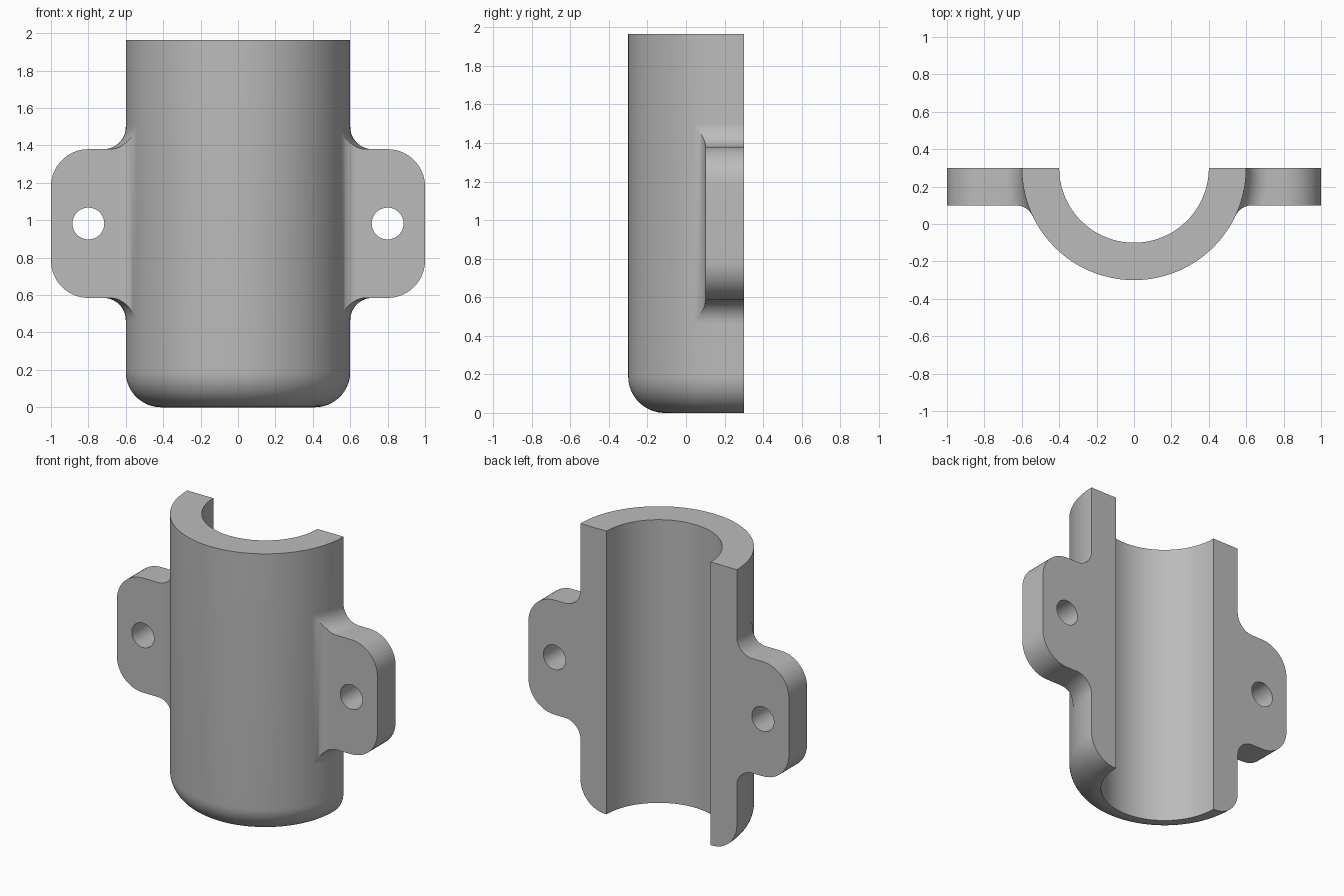
import bpy, bmesh, math

if "Cube" in bpy.data.objects:
    bpy.data.objects.remove(bpy.data.objects["Cube"])

H = 1.965                # overall height
CY = 0.3                 # cylinder axis / flat back plane
R_OUT, R_IN = 0.6, 0.4
ZT = 1.38                # flange top (bottom mirrors about H / 2)
Y_FRONT = 0.1            # flange front face
R_EDGE, R_FRONT, R_CORNER = 0.12, 0.1, 0.2

mat = bpy.data.materials.new("light_grey")
mat.diffuse_color = (0.5, 0.5, 0.5, 1)
mat.use_nodes = True
mat.node_tree.nodes["Principled BSDF"].inputs["Base Color"].default_value = mat.diffuse_color


def loft(name, sections):
    """Bridge equal-length rings of points into a capped solid."""
    bm = bmesh.new()
    rings = [[bm.verts.new(p) for p in s] for s in sections]
    n = len(rings[0])
    for a, b in zip(rings, rings[1:]):
        for i in range(n):
            j = (i + 1) % n
            bm.faces.new((a[i], a[j], b[j], b[i]))
    bm.faces.new(rings[0])
    bm.faces.new(rings[-1])
    bmesh.ops.recalc_face_normals(bm, faces=bm.faces)
    me = bpy.data.meshes.new(name)
    bm.to_mesh(me)
    bm.free()
    ob = bpy.data.objects.new(name, me)
    bpy.context.collection.objects.link(ob)
    me.materials.append(mat)
    return ob


def smooth(ob):
    bpy.ops.object.select_all(action='DESELECT')
    ob.select_set(True)
    bpy.context.view_layer.objects.active = ob
    bpy.ops.object.shade_smooth_by_angle(angle=math.radians(30))


# Half tube with rounded outer bottom edge
RB = 0.19
profile = [(R_IN, 0), (R_IN, H), (R_OUT, H)]
for i in range(17):
    a = math.pi / 2 * i / 16
    profile.append((R_OUT - RB + RB * math.cos(a), RB - RB * math.sin(a)))
SEG = 80
body = loft("half_shell", [
    [(r * math.cos(a), CY + r * math.sin(a), z) for r, z in profile]
    for a in (math.pi + math.pi * k / SEG for k in range(SEG + 1))])
smooth(body)


def section(side, y, x_end=None):
    """Flange outline at depth y; x_end clips it for the front fillet."""
    xc = math.sqrt(R_OUT ** 2 - (CY - y) ** 2)
    r = R_EDGE
    end = math.pi / 2
    if x_end is not None:
        end = math.acos(min(1, (xc + r - x_end) / r))
    top = [(xc - 0.005, ZT + r)]
    for i in range(15):
        a = end * i / 14
        top.append((xc + r * (1 - math.cos(a)), ZT + r * (1 - math.sin(a))))
    if x_end is None:
        for i in range(17):
            a = math.pi / 2 * (1 - i / 16)
            top.append((1 - R_CORNER + R_CORNER * math.cos(a),
                        ZT - R_CORNER + R_CORNER * math.sin(a)))
    outline = top + [(x, H - z) for x, z in reversed(top)]
    return [(side * x, y, z) for x, z in outline]


# Front fillet circle: tangent to the flange face and the tube
fx = math.sqrt((R_OUT + R_FRONT) ** 2 - (CY - Y_FRONT + R_FRONT) ** 2)
fy = Y_FRONT - R_FRONT
a_end = math.atan2(CY - fy, -fx)

for side, label in ((-1, "left"), (1, "right")):
    # Flange plate
    plate = loft("flange_" + label, [
        section(side, Y_FRONT + (CY - Y_FRONT) * k / 10) for k in range(11)])

    # Screw hole
    bpy.ops.mesh.primitive_cylinder_add(
        vertices=48, radius=0.085, depth=1,
        location=(side * 0.8, 0.2, H / 2), rotation=(math.pi / 2, 0, 0))
    cutter = bpy.context.object
    cutter.name = "hole_cutter"
    cutter.hide_render = True
    mod = plate.modifiers.new("hole", 'BOOLEAN')
    mod.operation = 'DIFFERENCE'
    mod.solver = 'EXACT'
    mod.object = cutter
    bpy.context.view_layer.objects.active = plate
    bpy.ops.object.modifier_apply(modifier="hole")
    bpy.data.objects.remove(cutter)
    smooth(plate)

    # Fillet between flange face and tube
    rings = []
    for k in range(13):
        a = math.pi / 2 + (a_end - math.pi / 2) * k / 12
        rings.append(section(side, fy + R_FRONT * math.sin(a),
                             fx + R_FRONT * math.cos(a)))
    smooth(loft("flange_fillet_" + label, rings))
